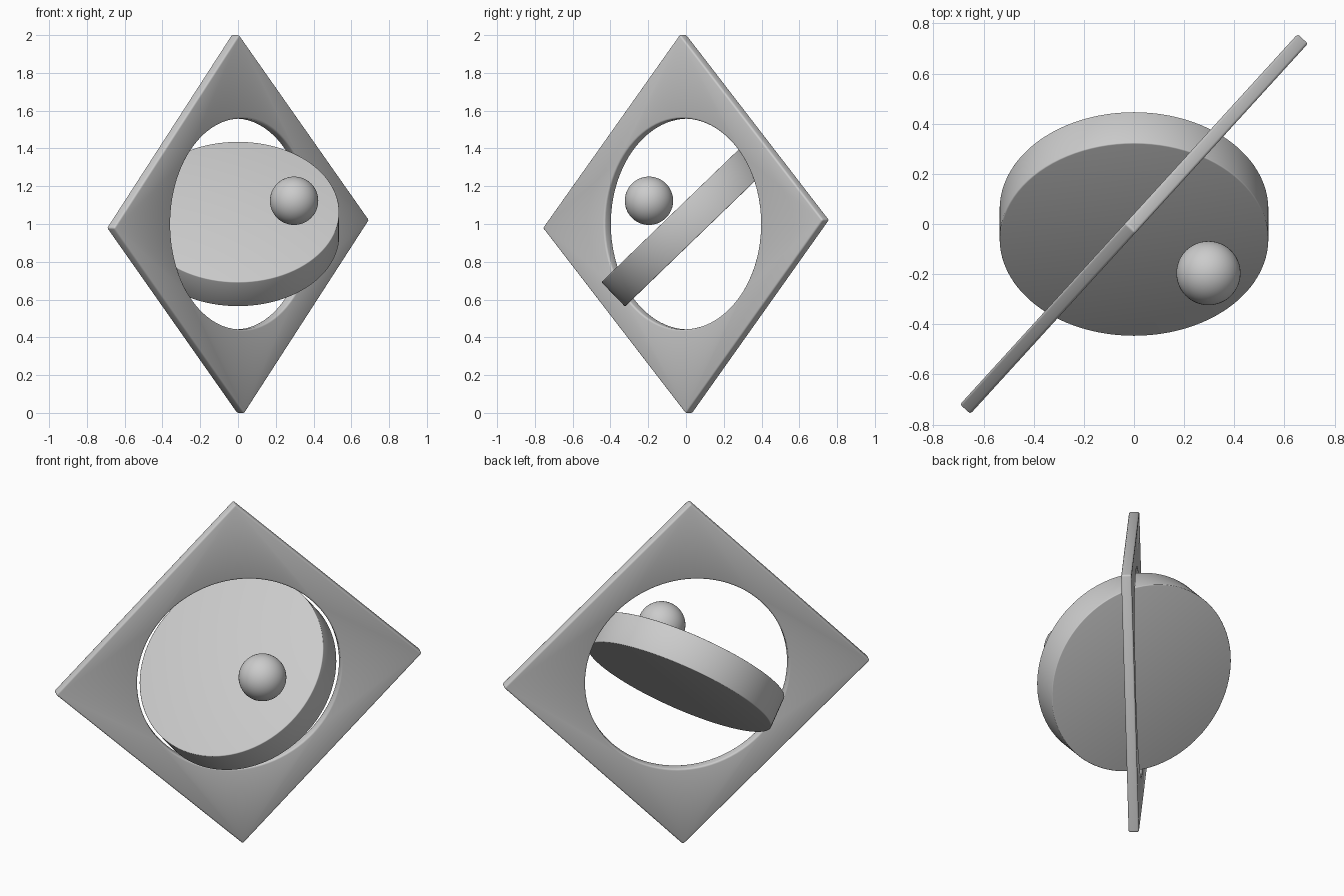
import bpy, math
from mathutils import Matrix, Vector

if "Cube" in bpy.data.objects:
    bpy.data.objects.remove(bpy.data.objects["Cube"])

R = lambda deg, axis: Matrix.Rotation(math.radians(deg), 4, axis)
CENTRE = Matrix.Translation((0, 0, 1))


def finish(obj, name, bevel=0.0):
    """Name the part, round its edges slightly and shade it smooth."""
    obj.name = name
    bpy.ops.object.select_all(action='DESELECT')
    obj.select_set(True)
    bpy.context.view_layer.objects.active = obj
    if bevel:
        m = obj.modifiers.new("bevel", 'BEVEL')
        m.width = bevel
        m.segments = 3
        m.limit_method = 'ANGLE'
        m.angle_limit = math.radians(40)
        bpy.ops.object.modifier_apply(modifier=m.name)
    bpy.ops.object.shade_smooth_by_angle(angle=math.radians(35))


# square plate standing on its corner, turned about the vertical
plate_pose = CENTRE @ R(47.65, 'Z') @ R(90, 'X') @ R(46.2, 'Z')
side = 1.004 * math.sqrt(2)
bpy.ops.mesh.primitive_cube_add(size=1)
plate = bpy.context.object
plate.data.transform(Matrix.Diagonal((side, side, 0.056, 1)))

# round opening through the plate
bpy.ops.mesh.primitive_cylinder_add(vertices=96, radius=0.558, depth=0.5)
cutter = bpy.context.object
cutter.hide_render = True
cut = plate.modifiers.new("opening", 'BOOLEAN')
cut.operation = 'DIFFERENCE'
cut.solver = 'EXACT'
cut.object = cutter
bpy.context.view_layer.objects.active = plate
bpy.ops.object.modifier_apply(modifier=cut.name)
bpy.data.objects.remove(cutter)
finish(plate, "square_frame", 0.01)
plate.matrix_world = plate_pose

# tilted thick disc inside the opening
bpy.ops.mesh.primitive_cylinder_add(vertices=96, radius=0.536, depth=0.18)
disc = bpy.context.object
finish(disc, "tilted_disc", 0.005)
disc.matrix_world = CENTRE @ R(44, 'X')

# small ball hovering over the disc
bpy.ops.mesh.primitive_uv_sphere_add(segments=48, ring_count=24, radius=0.128,
                                     location=(0.297, -0.196, 1.123))
finish(bpy.context.object, "ball")
